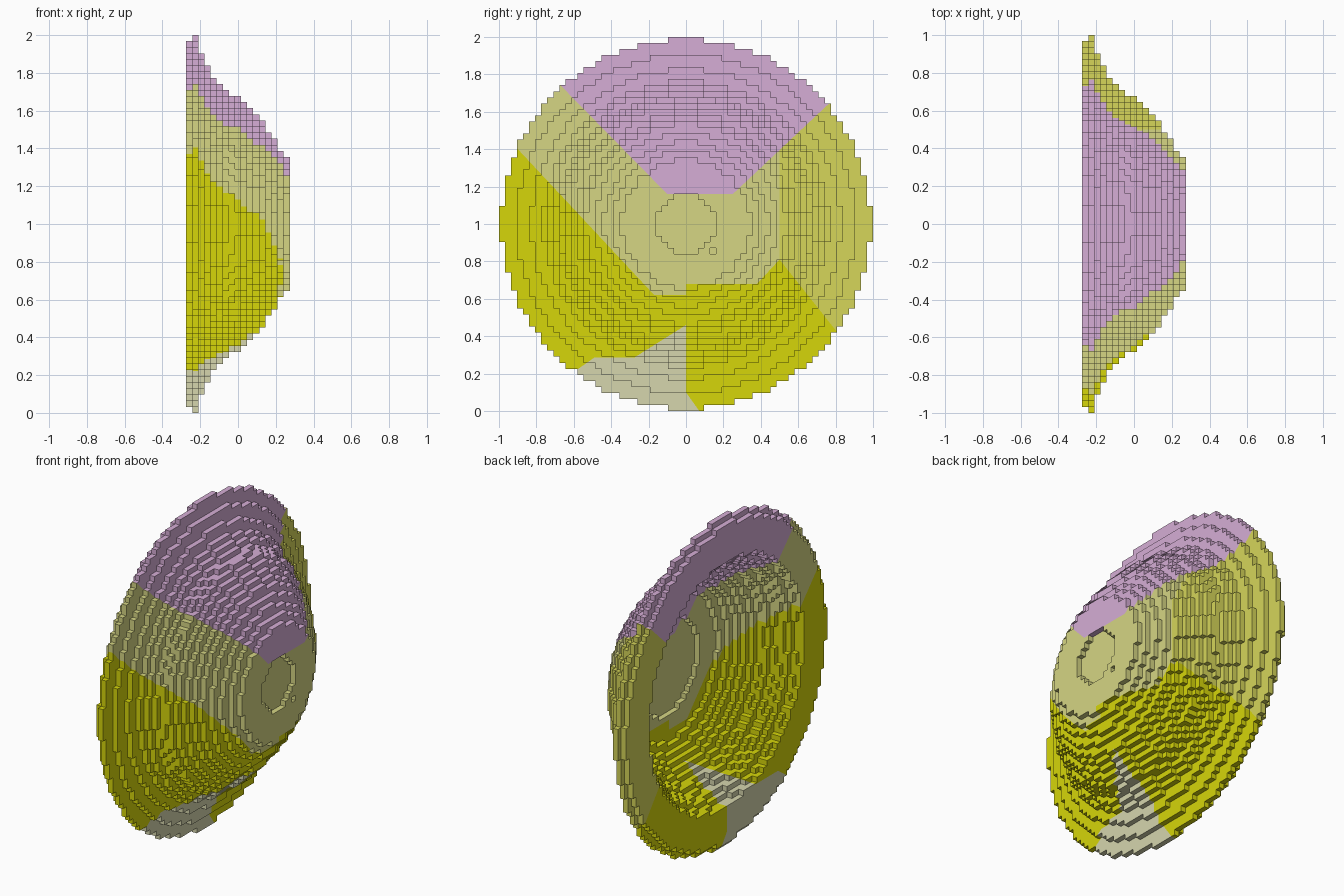
import bpy
import bmesh
import math

cube = bpy.data.objects.get("Cube")
if cube:
    bpy.data.objects.remove(cube, do_unlink=True)

HALF = 31                 # blocks from the axis to the rim
S = 1.0 / HALF            # block size

# Radius in blocks of each layer, from the open back to the flat crown
OUTER = [30, 31, 28.5, 26, 24, 23, 22, 21.5, 21, 20, 19, 18, 17, 15.5, 14, 12.5, 11]
# Hollow inside: stepped wall, flat floor and a round one-block well
CAVITY = [23.5, 23, 22, 21.5, 21, 20, 19.5, 18.5, 17.5, 16.5, 15.5, 14, 9.5, 0, 0, 0, 0]
LAYERS = len(OUTER)
CROWN_RECESS = 5


def srgb(*rgb):
    out = []
    for v in rgb:
        c = v / 255
        out.append(c / 12.92 if c <= 0.04045 else ((c + 0.055) / 1.055) ** 2.4)
    return (*out, 1.0)


def material(name, colour):
    m = bpy.data.materials.new(name)
    m.use_nodes = True
    m.diffuse_color = colour
    m.node_tree.nodes["Principled BSDF"].inputs["Base Color"].default_value = colour
    m.node_tree.nodes["Principled BSDF"].inputs["Roughness"].default_value = 0.8
    return m


MATERIALS = [
    material("mauve", srgb(214, 174, 214)),
    material("tan", srgb(214, 214, 132)),
    material("olive", srgb(214, 214, 90)),
    material("yellow", srgb(214, 214, 10)),
    material("grey", srgb(214, 214, 174)),
]
MAUVE, TAN, OLIVE, YELLOW, GREY = range(5)


# Colour patches, as straight-edged regions seen along x
def patch(y, z):
    if z > max(1.16, 1.16 - 1.018 * (y + 0.1), 1.16 + 0.94 * (y - 0.25)):
        return MAUVE
    if y < 0:
        grey_limit = min(max(0.285, 0.46 + 0.63 * y), 0.23 + 0.7 * (y + 0.57))
        limit = max(0.62, 0.62 - 1.07 * (y + 0.17))
    else:
        grey_limit = 0.1 - 1.4 * y
        limit = min(max(0.68, 0.68 + 1.08 * (y - 0.38)), 0.81 - 1.26 * (y - 0.5))
    if z < grey_limit:
        return GREY
    if z < limit:
        return YELLOW
    return OLIVE if y > 0.5 else TAN


# Patch borders: a point (y, z) and a slope, None for upright
BORDERS = [
    (0, 1.16, 0), (-0.1, 1.16, -1.018), (0.25, 1.16, 0.94),
    (0, 0.285, 0), (0, 0.46, 0.63), (-0.57, 0.23, 0.7), (0, 0.1, -1.4),
    (0, 0.62, 0), (-0.17, 0.62, -1.07), (0, 0.68, 0),
    (0.38, 0.68, 1.08), (0.5, 0.81, -1.26),
    (0, 0, None), (0.5, 0, None),
]


# Fill the shell with blocks, layer by layer
def solid(i, j, k):
    r = math.hypot(j + 0.5, k + 0.5)
    if r > OUTER[i] - 0.35 or r < CAVITY[i] - 0.35:
        return False
    if i == LAYERS - 1:                       # shallow crown recess and notch
        return r > CROWN_RECESS - 0.1 and (j, k) != (4, -5)
    return True


cells = {(i, j, k)
         for i in range(LAYERS)
         for j in range(-HALF, HALF)
         for k in range(-HALF, HALF) if solid(i, j, k)}

# Skin the blocks with their exposed faces only
bm = bmesh.new()
corners = {}


def corner(p):
    if p not in corners:
        corners[p] = bm.verts.new(((p[0] - LAYERS / 2) * S, p[1] * S, p[2] * S + 1))
    return corners[p]


for cell in cells:
    for axis in range(3):
        u, v = (axis + 1) % 3, (axis + 2) % 3
        for side in (0, 1):
            neighbour = list(cell)
            neighbour[axis] += 2 * side - 1
            if tuple(neighbour) in cells:
                continue
            quad = []
            for du, dv in ((0, 0), (1, 0), (1, 1), (0, 1)):
                p = list(cell)
                p[axis] += side
                p[u] += du
                p[v] += dv
                quad.append(corner(tuple(p)))
            bm.faces.new(quad if side else quad[::-1])

# Cut the skin along the patch borders and colour each side
for y, z, slope in BORDERS:
    normal = (0, 1, 0) if slope is None else (0, -slope, 1)
    bmesh.ops.bisect_plane(bm, geom=bm.verts[:] + bm.edges[:] + bm.faces[:],
                           dist=1e-5, plane_co=(0, y, z), plane_no=normal)
for f in bm.faces:
    c = f.calc_center_median()
    f.material_index = patch(c.y, c.z)
    f.smooth = False

mesh = bpy.data.meshes.new("stepped_dish")
bm.to_mesh(mesh)
bm.free()
for m in MATERIALS:
    mesh.materials.append(m)
dish = bpy.data.objects.new("stepped_dish", mesh)
bpy.context.collection.objects.link(dish)
